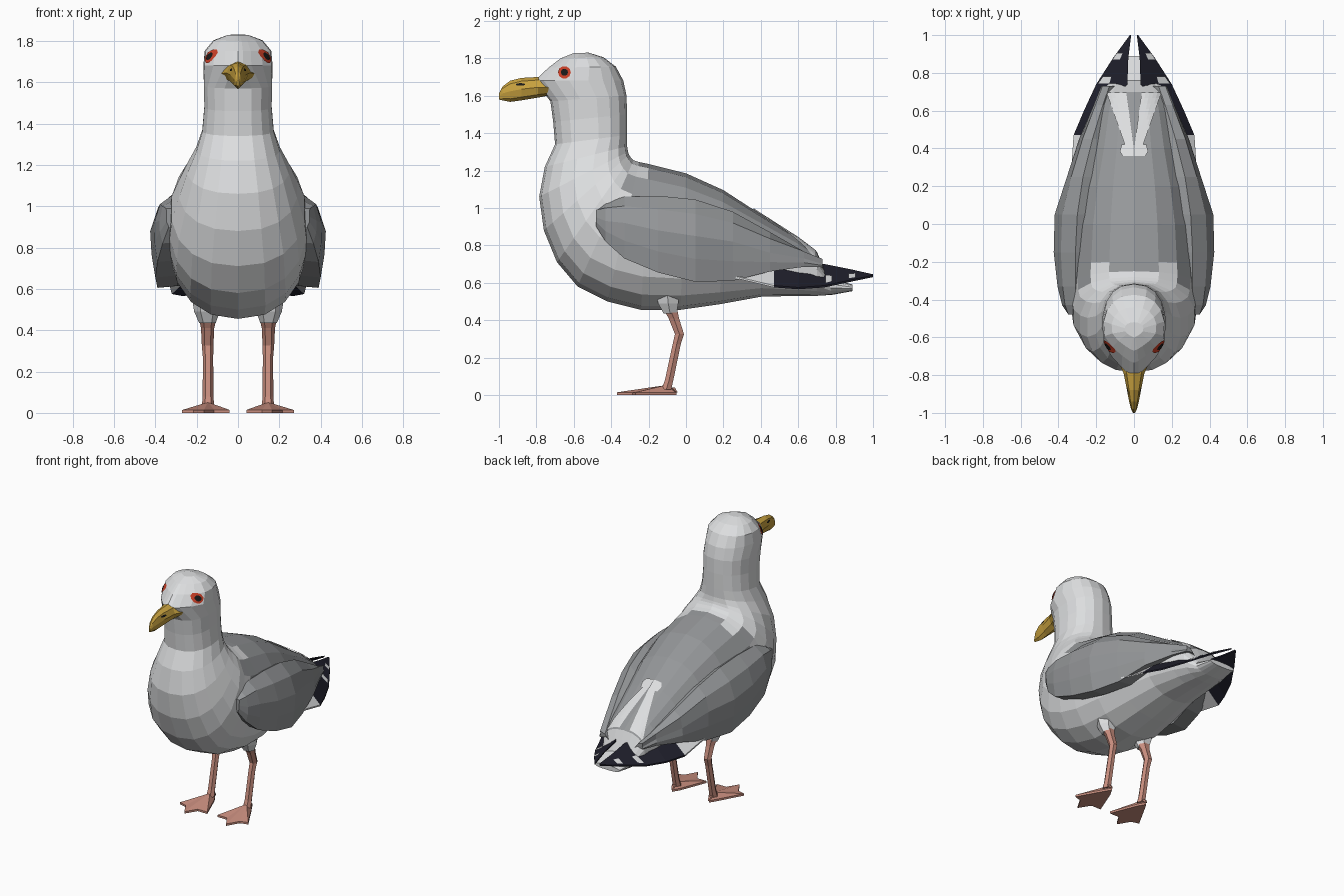
import bpy, bmesh, math
from mathutils import Vector
from mathutils.bvhtree import BVHTree

cube = bpy.data.objects.get("Cube")
if cube:
    bpy.data.objects.remove(cube)


def material(name, r, g, b):
    m = bpy.data.materials.new(name)
    m.use_nodes = True
    m.diffuse_color = (r, g, b, 1)
    m.node_tree.nodes["Principled BSDF"].inputs["Base Color"].default_value = (r, g, b, 1)
    return m


WHITE = material("white plumage", .72, .73, .74)
GREY = material("grey plumage", .30, .31, .32)
DARK = material("dark feathers", .014, .014, .025)
YELLOW = material("yellow beak", .58, .36, .05)
PINK = material("pink legs", .58, .27, .21)
RED = material("red eye ring", .6, .05, .02)
BLACK = material("black", .01, .01, .01)


def make(name, verts, faces, mats, rule=None, mirror=False):
    """Mesh object from points and faces, coloured by a rule on face centres."""
    bm = bmesh.new()
    vs = [bm.verts.new(v) for v in verts]
    for f in faces:
        bm.faces.new([vs[i] for i in f])
    bmesh.ops.recalc_face_normals(bm, faces=bm.faces)
    if rule:
        for f in bm.faces:
            f.material_index = rule(f.calc_center_median())
    me = bpy.data.meshes.new(name)
    bm.to_mesh(me)
    bm.free()
    for m in mats:
        me.materials.append(m)
    ob = bpy.data.objects.new(name, me)
    bpy.context.collection.objects.link(ob)
    if mirror:
        mod = ob.modifiers.new("mirror", "MIRROR")
        mod.use_mirror_merge = False
    return ob


def loft(name, rings, mats, rule=None, mirror=False):
    """Skin a list of equal rings and cap both ends."""
    n = len(rings[0])
    faces = [list(range(n)), [(len(rings) - 1) * n + i for i in range(n)]]
    for r in range(len(rings) - 1):
        for i in range(n):
            j = (i + 1) % n
            faces.append([r * n + i, r * n + j, r * n + n + j, r * n + n + i])
    return make(name, [p for ring in rings for p in ring], faces, mats, rule, mirror)


def soft(v, p=.88):
    return math.copysign(abs(v) ** p, v)


# Body, neck and head: back (y, z), front (y, z), half width
spine = [
    (.89, .59, .89, .555, .10), (.76, .63, .78, .535, .12), (.70, .765, .70, .53, .165),
    (.60, .84, .6, .53, .195), (.40, .965, .40, .525, .235), (.20, 1.095, .18, .485, .285),
    (0, 1.185, -.03, .455, .32), (-.20, 1.235, -.24, .455, .335), (-.25, 1.245, -.42, .50, .34),
    (-.28, 1.255, -.58, .58, .335), (-.295, 1.27, -.69, .71, .325),
    (-.305, 1.285, -.76, .88, .29), (-.31, 1.30, -.785, 1.06, .25),
    (-.315, 1.33, -.755, 1.22, .205), (-.315, 1.39, -.70, 1.34, .175),
    (-.315, 1.5, -.71, 1.46, .165), (-.318, 1.6, -.725, 1.57, .167),
    (-.335, 1.68, -.81, 1.68, .17), (-.375, 1.755, -.735, 1.75, .163),
    (-.44, 1.805, -.67, 1.80, .12), (-.52, 1.83, -.60, 1.828, .05)]
rings = []
for by, bz, fy, fz, w in spine:
    back, front = Vector((0, by, bz)), Vector((0, fy, fz))
    mid, half = (back + front) / 2, (back - front) / 2
    pinch = .7 if fz > 1.6 else 0
    ring = []
    for i in range(18):
        a = math.tau * i / 18
        c, s = soft(math.cos(a)), soft(math.sin(a))
        ring.append(mid + half * c + Vector((w * s * (1 - pinch * min(0, c) ** 2), 0, 0)))
    rings.append(ring)


def mantle(c):
    back = -.23 < c.y < .5 and c.z > .76
    rump = .5 <= c.y < .7 and c.z > .73
    shoulder = -.31 < c.y < -.2 and abs(c.x) > .2 and .9 < c.z < 1.25
    return int(back or rump or shoulder)


body = loft("body", rings, [WHITE, GREY], mantle)

# Folded wings: y, then top, middle and lower (x, z)
wing_sections = [
    (-.48, .31, .99, .345, .95, .335, .90), (-.43, .31, 1.03, .38, .93, .365, .82),
    (-.33, .31, 1.06, .405, .92, .39, .73), (-.15, .31, 1.065, .425, .88, .40, .655),
    (.05, .30, 1.045, .42, .85, .39, .605), (.25, .27, .98, .355, .82, .335, .61),
    (.45, .22, .87, .285, .76, .285, .66), (.63, .165, .765, .205, .73, .21, .685),
    (.73, .13, .715, .165, .70, .17, .685)]
rings = []
for y, xt, zt, xm, zm, xl, zl in wing_sections:
    bulge = ((xt + xm) / 2 + .02, (zt + zm) / 2 + .02)
    inner = .1 if y < .5 else .05
    pts = [(xt - inner, zt - .06), (xt, zt), bulge, (xm, zm),
           ((xm + xl) / 2 + .006, (zm + zl) / 2), (xl, zl), (xl - inner, zl + .01)]
    rings.append([Vector((x, y, z)) for x, z in pts])
wings = loft("wings", rings, [GREY], mirror=True)

# Long flight feathers: y, inner (x, z), outer (x, z)
feather_sections = [
    (.24, .28, .67, .335, .64), (.47, .22, .68, .32, .585), (.60, .15, .70, .265, .575),
    (.74, .035, .70, .20, .585), (.88, .03, .672, .11, .615), (1.0, .015, .645, .022, .64)]
rings = [[Vector(p) for p in ((a, y, b), (c, y, d), (c, y, d - .01), (a, y, b - .01))]
         for y, a, b, c, d in feather_sections]
feathers = loft("flight_feathers", rings, [WHITE, DARK], lambda c: int(c.y > .45), True)

# Beak with hooked tip: y, top, bottom, half width
rings = []
for y, t, b, w in [(-.69, 1.67, 1.61, .10), (-.79, 1.70, 1.59, .055), (-.88, 1.695, 1.575, .037),
                   (-.94, 1.68, 1.567, .026), (-.98, 1.65, 1.575, .016), (-1.0, 1.61, 1.58, .005)]:
    rings.append([Vector((w * math.sin(math.tau * i / 8), y,
                          (t + b) / 2 + (t - b) / 2 * math.cos(math.tau * i / 8)))
                  for i in range(8)])
beak = loft("beak", rings, [YELLOW])


def surface(*objects):
    verts, polys = [], []
    for ob in objects:
        k = len(verts)
        verts += [v.co.copy() for v in ob.data.vertices]
        polys += [[k + i for i in p.vertices] for p in ob.data.polygons]
    return BVHTree.FromPolygons(verts, polys)


def lay(tree, origin, direction, lift):
    """Point where a ray meets the surface, lifted towards its start."""
    return tree.ray_cast(Vector(origin), Vector(direction))[0] - Vector(direction) * lift


def patch(name, tree, rows, mat, cols=5, lift=.008):
    """Thin patch following the upper side; rows hold y, inner x, outer x."""
    verts = [lay(tree, (a + (b - a) * i / cols, y, 3), (0, 0, -1), lift)
             for y, a, b in rows for i in range(cols + 1)]
    n = cols + 1
    faces = [[r * n + i, r * n + i + 1, r * n + n + i + 1, r * n + n + i]
             for r in range(len(rows) - 1) for i in range(cols)]
    make(name, verts, faces, [mat], mirror=True)


# Pale markings on the back and feather tips
back = surface(body)
tips = surface(feathers)
steps = [i / 10 for i in range(11)]
patch("back_stripe", back, [(.41 + .285 * t, .002 + .038 * t, .045 + .1 * t) for t in steps], WHITE)
patch("stripe_cap", back, [(.36, .002, .06), (.385, .002, .075), (.42, .002, .065)], WHITE)
patch("wing_spot", tips, [(.745, .13, .19), (.78, .12, .165)], WHITE, 2)
patch("tip_spot", tips, [(.87, .075, .112), (.905, .06, .09)], WHITE, 2)


def disc(name, tree, y, z, ry, rz, mat, lift):
    """Thin disc laid on the side of the head or beak."""
    n = 10
    pts = [(y, z)] + [(y + ry * math.cos(math.tau * i / n), z + rz * math.sin(math.tau * i / n))
                      for i in range(n)]
    verts = [lay(tree, (1, p, q), (-1, 0, 0), lift) for p, q in pts]
    make(name, verts, [[0, i + 1, (i + 1) % n + 1] for i in range(n)], [mat], mirror=True)


disc("eye_ring", back, -.65, 1.725, .034, .034, RED, .006)
disc("pupil", back, -.65, 1.725, .019, .019, BLACK, .0095)
disc("nostril", surface(beak), -.885, 1.66, .025, .007, BLACK, .003)


def tube(name, path, mat):
    """Six sided limb along x, y, z, radius points."""
    loft(name, [[Vector((x + r * math.cos(math.tau * i / 6), y + r * math.sin(math.tau * i / 6), z))
                 for i in range(6)] for x, y, z, r in path], [mat], mirror=True)


# Legs
tube("thighs", [(.15, -.10, .54, .07), (.15, -.095, .49, .062), (.148, -.085, .435, .04)], WHITE)
tube("legs", [(.147, -.085, .46, .043), (.147, -.065, .41, .032), (.147, -.035, .325, .028),
              (.145, -.05, .27, .025), (.145, -.09, .08, .026), (.145, -.105, .03, .03)], PINK)

# Webbed feet: heel, then toes and web notches
outline = [(.145, -.05), (.175, -.10), (.27, -.27), (.215, -.285), (.165, -.37),
           (.115, -.29), (.04, -.29), (.115, -.10)]
n = len(outline)
verts = [(x, y, 0) for x, y in outline] + [(x, y, .014) for x, y in outline]
verts.append((.145, -.11, .052))
faces = [list(range(n))]
for i in range(n):
    j = (i + 1) % n
    faces += [[i, j, n + j, n + i], [n + i, n + j, 2 * n]]
make("feet", verts, faces, [PINK], mirror=True)
tube("hind_toes", [(.145, -.075, .04, .018), (.145, -.05, .014, .006)], PINK)
